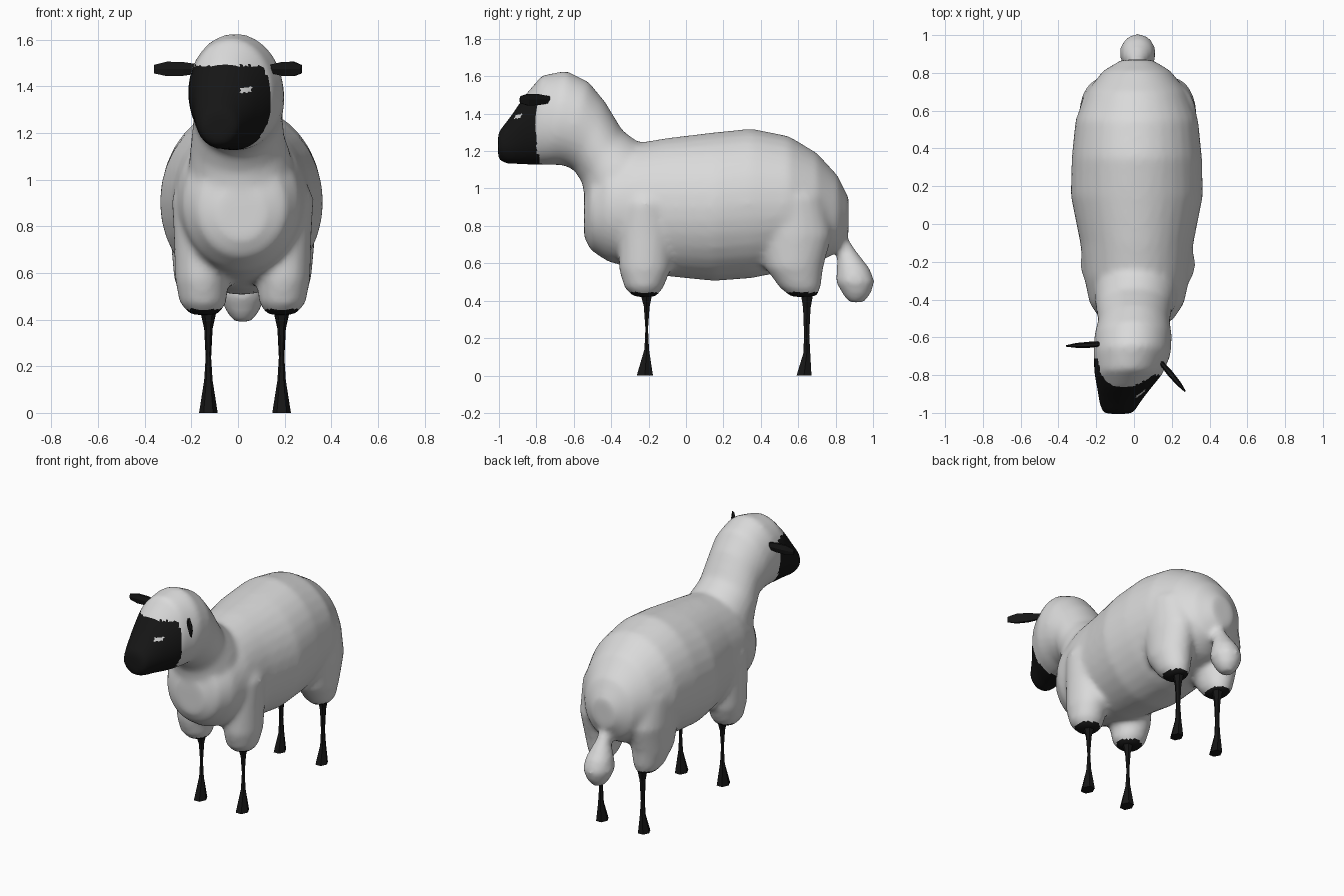
import bpy
import bmesh
import math
from mathutils import Vector

cube = bpy.data.objects.get("Cube")
if cube:
    bpy.data.objects.remove(cube, do_unlink=True)


def make_material(name, value):
    mat = bpy.data.materials.new(name)
    mat.use_nodes = True
    colour = (value, value, value, 1)
    mat.diffuse_color = colour
    shader = mat.node_tree.nodes["Principled BSDF"]
    shader.inputs["Base Color"].default_value = colour
    shader.inputs["Roughness"].default_value = 0.9
    return mat


wool = make_material("wool white", 0.7)
black = make_material("face black", 0.008)


def loft(name, rings, sides, material):
    """Skin ellipses given as (x, half width, y start, z start, y end, z end)."""
    bm = bmesh.new()
    loops = []
    for x, width, y_start, z_start, y_end, z_end in rings:
        start, end = Vector((x, y_start, z_start)), Vector((x, y_end, z_end))
        centre, half = (start + end) / 2, (end - start) / 2
        across = Vector((width, 0, 0))
        angles = [math.tau * i / sides for i in range(sides)]
        loops.append([bm.verts.new(centre + across * math.cos(a) + half * math.sin(a))
                      for a in angles])
    for lower, upper in zip(loops, loops[1:]):
        for i in range(sides):
            j = (i + 1) % sides
            bm.faces.new((lower[i], lower[j], upper[j], upper[i]))
    bm.faces.new(loops[0])
    bm.faces.new(loops[-1])
    bmesh.ops.recalc_face_normals(bm, faces=bm.faces)
    mesh = bpy.data.meshes.new(name)
    bm.to_mesh(mesh)
    bm.free()
    mesh.materials.append(material)
    obj = bpy.data.objects.new(name, mesh)
    bpy.context.collection.objects.link(obj)
    return obj


# Barrel of the body: y, bottom, top, half width
barrel = [
    (-0.545, 0.74, 0.96, 0.1), (-0.51, 0.67, 1.08, 0.19), (-0.42, 0.61, 1.18, 0.25),
    (-0.28, 0.57, 1.24, 0.28), (-0.1, 0.53, 1.27, 0.3), (0.15, 0.505, 1.3, 0.35),
    (0.35, 0.52, 1.32, 0.345), (0.55, 0.56, 1.28, 0.325), (0.7, 0.6, 1.19, 0.265),
    (0.81, 0.66, 1.07, 0.18), (0.87, 0.76, 0.95, 0.08),
]
fleece_parts = [loft("body", [(0.015, w, y, low, y, high) for y, low, high, w in barrel],
                     32, wool)]

# Neck and head, from throat side to nape side, turning slightly to one side
neck_head = [
    (0.01, 0.22, -0.5, 0.75, -0.1, 1.1), (0.01, 0.22, -0.54, 0.93, -0.23, 1.23),
    (0, 0.2, -0.555, 1.03, -0.34, 1.31), (0, 0.19, -0.6, 1.1, -0.43, 1.46),
    (-0.005, 0.205, -0.66, 1.125, -0.52, 1.57), (-0.01, 0.205, -0.74, 1.125, -0.64, 1.63),
    (-0.03, 0.18, -0.82, 1.125, -0.77, 1.605), (-0.055, 0.14, -0.89, 1.13, -0.86, 1.5),
    (-0.075, 0.11, -0.95, 1.13, -0.935, 1.39), (-0.085, 0.08, -1.005, 1.15, -1.005, 1.3),
]
fleece_parts.append(loft("neck_and_head", neck_head, 32, wool))

# Woolly upper legs: height, outward offset, half width, y start, y end
front_upper = [
    (0.42, 0.165, 0.06, -0.28, -0.16), (0.47, 0.17, 0.1, -0.33, -0.12),
    (0.57, 0.175, 0.115, -0.36, -0.08), (0.75, 0.18, 0.115, -0.36, -0.07),
    (0.92, 0.19, 0.115, -0.34, -0.08), (1.08, 0.15, 0.08, -0.3, -0.12),
]
back_upper = [
    (0.42, 0.165, 0.055, 0.56, 0.7), (0.47, 0.17, 0.09, 0.5, 0.72),
    (0.58, 0.175, 0.12, 0.42, 0.735), (0.75, 0.18, 0.13, 0.38, 0.78),
    (0.95, 0.18, 0.13, 0.4, 0.74), (1.12, 0.13, 0.09, 0.45, 0.66),
]
# Bare lower legs: height, half width, y start, y end relative to the leg
front_lower = [
    (0.46, 0.04, -0.045, 0.04), (0.37, 0.018, -0.018, 0.018), (0.25, 0.011, -0.008, 0.008),
    (0.14, 0.018, -0.014, 0.014), (0, 0.04, -0.06, 0.04),
]
back_lower = [
    (0.46, 0.04, -0.04, 0.045), (0.36, 0.018, -0.022, 0.024), (0.22, 0.011, -0.016, 0.016),
    (0.12, 0.018, -0.02, 0.022), (0, 0.038, -0.06, 0.032),
]
for side_name, side in (("left", 1), ("right", -1)):
    for end_name, upper, lower, leg_y in (("front", front_upper, front_lower, -0.21),
                                          ("back", back_upper, back_lower, 0.645)):
        name = f"{end_name}_{side_name}"
        rings = [(0.02 + side * x, w, y0, z, y1, z) for z, x, w, y0, y1 in upper]
        fleece_parts.append(loft(name + "_upper_leg", rings, 24, wool))
        leg_x = 0.03 + side * 0.157
        rings = [(leg_x, w, leg_y + y0, z, leg_y + y1, z) for z, w, y0, y1 in lower]
        loft(name + "_lower_leg", rings, 6, black)

# Hanging tail: height, half width, y start, y end
tail = [
    (0.76, 0.03, 0.76, 0.85), (0.66, 0.05, 0.81, 0.915), (0.57, 0.085, 0.805, 0.985),
    (0.5, 0.098, 0.8, 1.01), (0.43, 0.07, 0.84, 0.985), (0.39, 0.035, 0.87, 0.95),
]
fleece_parts.append(loft("tail", [(0.02, w, y0, z, y1, z) for z, w, y0, y1 in tail], 20, wool))

# Merge the woolly parts into one smooth skin
bpy.ops.object.select_all(action="DESELECT")
for part in fleece_parts:
    part.select_set(True)
fleece = fleece_parts[0]
bpy.context.view_layer.objects.active = fleece
bpy.ops.object.join()
fleece.name = "fleece_and_head"
remesh = fleece.modifiers.new("blend", "REMESH")
remesh.mode = "VOXEL"
remesh.voxel_size = 0.018
smooth = fleece.modifiers.new("soften", "SMOOTH")
smooth.factor = 0.5
smooth.iterations = 8
for modifier in ("blend", "soften"):
    bpy.ops.object.modifier_apply(modifier=modifier)

# Dark face, pale eyes and dark undersides where the legs emerge
mesh = fleece.data
mesh.materials.clear()
mesh.materials.append(wool)
mesh.materials.append(black)
face_axis = Vector((-0.25, -0.97, 0))
for poly in mesh.polygons:
    p = poly.center
    on_face = p.dot(face_axis) > 0.745 and p.z < 1.49
    eye = abs(p.x - 0.035) < 0.025 and abs(p.z - 1.385) < 0.014
    leg_opening = p.z < 0.445 and p.y < 0.76
    poly.material_index = int((on_face and not eye) or leg_opening)
    poly.use_smooth = True

# Thin flat ears: distance from root, half thickness, bottom, top
ear_rings = [(0, 0.012, -0.02, 0.02), (0.08, 0.016, -0.034, 0.034),
             (0.15, 0.013, -0.036, 0.036), (0.205, 0.004, -0.022, 0.02)]
for name, root, turn in (("left_ear", (0.14, -0.73, 1.475), 40),
                         ("right_ear", (-0.155, -0.635, 1.475), -87)):
    ear = loft(name, [(0, w, -d, low, -d, high) for d, w, low, high in ear_rings], 6, black)
    ear.location = root
    ear.rotation_euler.z = math.radians(turn)
